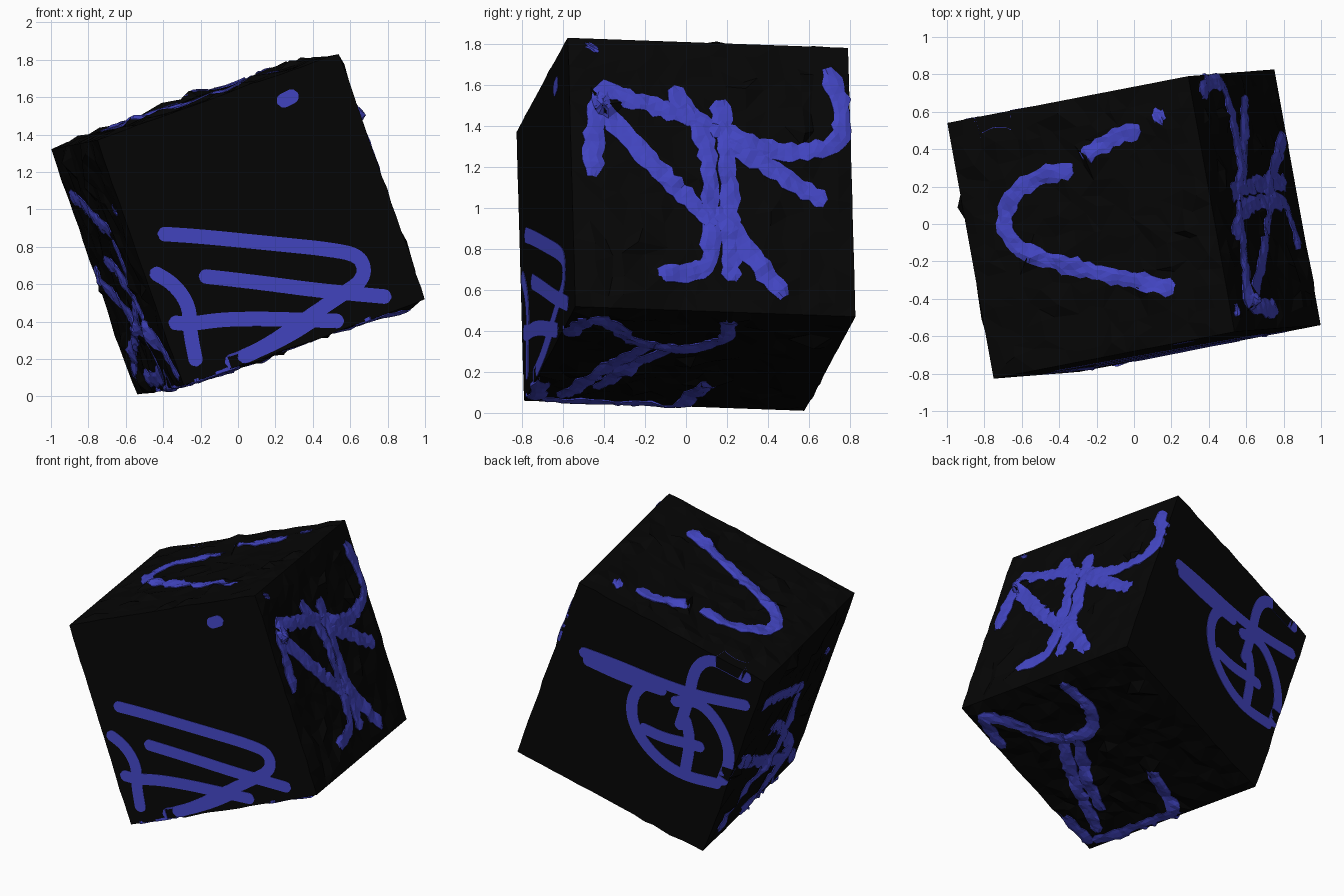
import bpy, bmesh, math, random
from mathutils import Vector
from mathutils.bvhtree import BVHTree

if "Cube" in bpy.data.objects:
    bpy.data.objects.remove(bpy.data.objects["Cube"])

random.seed(4)

# Tilted cube frame: three perpendicular axes and the centre
U = Vector((0.928, 0.18, 0.331)).normalized()
V = Vector((-0.18, 0.984, -0.036))
V = (V - U * V.dot(U)).normalized()
W = U.cross(V)
MID = Vector((0, 0, 0.92))
H = 0.695


def corner(u, v, w):
    return MID + (U * u + V * v + W * w) * H


K = {'A': corner(-1, -1, 1), 'B': corner(1, -1, 1), 'C': corner(1, -1, -1), 'D': corner(-1, -1, -1),
     'E': corner(-1, 1, 1), 'F': corner(1, 1, 1), 'G': corner(1, 1, -1), 'H': corner(-1, 1, -1)}


def material(name, col):
    m = bpy.data.materials.new(name)
    m.diffuse_color = (*col, 1)
    m.use_nodes = True
    m.node_tree.nodes["Principled BSDF"].inputs["Base Color"].default_value = m.diffuse_color
    return m


BLACK = material("charcoal_black", (0.0017, 0.0017, 0.0017))
BLUE = material("violet_blue", (0.055, 0.06, 0.54))


def finish(bm, name, mat):
    me = bpy.data.meshes.new(name)
    bm.to_mesh(me)
    me.materials.append(mat)
    ob = bpy.data.objects.new(name, me)
    bpy.context.collection.objects.link(ob)
    return ob


# Stone cube: front and back stay flat, the other four sides are chipped
core = bmesh.new()
bmesh.ops.create_cube(core, size=2)
bmesh.ops.subdivide_edges(core, edges=core.edges[:], cuts=15, use_grid_fill=True)
for v in core.verts:
    p = v.co.copy()
    side_u, side_v, side_w = (abs(c) > 0.999 for c in p)
    if (side_u or side_w) and not (side_u and side_w):
        bump = random.gauss(0, 0.018) + (0.06 if random.random() < 0.04 else 0)
        bump = max(-0.04, min(0.08, bump))
        if side_v:
            bump *= 0.3
        slide = random.uniform(-0.045, 0.045)
        if side_u:
            p.x += math.copysign(bump, p.x)
            p.z += slide
        else:
            p.z += math.copysign(bump, p.z)
            p.x += slide
        if not side_v:
            p.y += random.uniform(-0.045, 0.045)
    q = corner(*p)
    q.x = max(-1, min(1, q.x))
    q.z = max(0, q.z)
    v.co = q
bmesh.ops.triangulate(core, faces=[f for f in core.faces])
bmesh.ops.recalc_face_normals(core, faces=core.faces[:])
surface = BVHTree.FromBMesh(core)
finish(core, "stone_cube", BLACK)


def smooth_path(pts, step):
    # round the corners, then space the points evenly
    for _ in range(3):
        if len(pts) > 2:
            out = [pts[0]]
            for a, b in zip(pts, pts[1:]):
                out += [a.lerp(b, 0.25), a.lerp(b, 0.75)]
            pts = out + [pts[-1]]
    dist = [0]
    for a, b in zip(pts, pts[1:]):
        dist.append(dist[-1] + (b - a).length)
    n = max(6, int(dist[-1] / step))
    res, j = [], 0
    for i in range(n + 1):
        d = dist[-1] * i / n
        while j < len(pts) - 2 and dist[j + 1] < d:
            j += 1
        res.append(pts[j].lerp(pts[j + 1], (d - dist[j]) / max(1e-9, dist[j + 1] - dist[j])))
    return res, dist[-1]


def paint(name, keys, corners, normal, strokes, width, rough):
    """Lay stroke bands on a face; corners gives the drawing position of the three key corners."""
    p0, p1, p2 = (Vector(c) for c in corners)
    e1, e2 = p1 - p0, p2 - p0
    det = e1.x * e2.y - e1.y * e2.x
    c0, c1, c2 = (K[k] for k in keys)

    def to_face(q):
        d = Vector(q) - p0
        a = (d.x * e2.y - d.y * e2.x) / det
        b = (e1.x * d.y - e1.y * d.x) / det
        a, b = max(0.025, min(0.975, a)), max(0.025, min(0.975, b))
        return c0 + (c1 - c0) * a + (c2 - c0) * b

    def drop(p, h):
        hit = surface.ray_cast(p + normal * 0.4, -normal)[0]
        if hit is None or (hit - p).length > 0.12:
            hit = p
        return hit + normal * h

    bm = bmesh.new()
    for s in strokes:
        pts, total = smooth_path([to_face(q) for q in s], 0.035 if rough else 0.012)
        rows = []
        for i, p in enumerate(pts):
            t = (pts[min(i + 1, len(pts) - 1)] - pts[max(i - 1, 0)]).normalized()
            side = normal.cross(t)
            d = min(i, len(pts) - 1 - i) / (len(pts) - 1) * total
            r = width / 2
            k = 1 if d >= r else math.sqrt(max(0.02, 1 - (1 - d / r) ** 2))
            if rough:
                k = max(k, 0.5)
                prof = [(-1, -0.012), (-1, 0.004), (-0.4, 0.008), (0.4, 0.008), (1, 0.004), (1, -0.012)]
                j = random.uniform(0.8, 1.22)
                p = p + side * random.uniform(-0.008, 0.008)
            else:
                prof, j = [(-1, 0), (-1, 0.003), (1, 0.003), (1, 0)], 1
            rows.append([bm.verts.new(drop(p + side * (x * r * k * j),
                                           h + (random.uniform(-0.002, 0.004) if rough and h > 0 else 0)))
                         for x, h in prof])
        for a, b in zip(rows, rows[1:]):
            for m in range(len(a) - 1):
                bm.faces.new((a[m], a[m + 1], b[m + 1], b[m]))
    bmesh.ops.triangulate(bm, faces=bm.faces[:])
    for f in bm.faces:
        f.normal_update()
        if f.normal.dot(normal) < -0.05:
            f.normal_flip()
    finish(bm, name, BLUE)


def flat(key, i, j):
    return [(K[k][i], K[k][j]) for k in key]


# Front strokes (x, z)
paint("front_strokes", "ABD", flat("ABD", 0, 2), -V, [
    [(-.43, .87), (-.2, .855), (.2, .815), (.5, .785), (.66, .75), (.68, .63), (.55, .54), (.4, .44), (.2, .3), (.06, .21), (-.06, .15)],
    [(.45, .44), (.25, .31), (.0, .2)],
    [(-.21, .645), (.1, .61), (.4, .57), (.6, .55), (.82, .53)],
    [(-.48, .67), (-.34, .6), (-.26, .48), (-.26, .36), (-.22, .16)],
    [(-.42, .38), (-.26, .385), (-.1, .41), (.1, .415), (.3, .41), (.57, .39)],
    [(.21, 1.565), (.32, 1.62)]], 0.078, False)

# Back strokes (drawn on a slanted sheet)
paint("back_strokes", "FEG", [(580, 600), (766, 698), (518, 752)], V, [
    [(580, 662), (620, 677), (660, 694), (700, 708), (755, 721)],
    [(584, 669), (625, 688), (668, 703)],
    [(650, 693), (634, 702), (632, 727), (650, 756), (680, 779), (727, 792)],
    [(680, 738), (690, 710), (696, 682), (712, 672), (735, 674), (754, 692)],
    [(672, 712), (700, 712), (722, 735), (733, 765), (722, 790)],
    [(640, 733), (665, 745), (690, 751), (706, 756)],
    [(686, 725), (692, 748), (686, 778)]], 0.08, False)

# Right side strokes (y, z)
paint("right_strokes", "BFC", flat("BFC", 1, 2), U, [
    [(-.46, 1.15), (-.45, 1.38), (-.42, 1.6), (-.3, 1.53), (-.15, 1.49), (0, 1.45), (.12, 1.4)],
    [(-.44, 1.52), (-.25, 1.3), (-.1, 1.14), (.05, 1.0), (.15, .92)],
    [(-.08, 1.58), (.0, 1.48), (.1, 1.34), (.12, 1.05), (.12, .85), (.11, .68), (-.14, .68)],
    [(.16, 1.52), (.19, 1.3), (.21, 1.1), (.21, .9), (.22, .64)],
    [(.12, 1.4), (.25, 1.33), (.4, 1.27), (.6, 1.26), (.76, 1.32), (.77, 1.5), (.69, 1.68)],
    [(.2, 1.3), (.4, 1.2), (.55, 1.1), (.68, 1.02)],
    [(.15, 1.0), (.3, .78), (.48, .56)],
    [(-.47, 1.76), (-.45, 1.8)]], 0.092, True)

# Top strokes (x, y)
paint("top_strokes", "ABE", flat("ABE", 0, 1), W, [
    [(.22, -.35), (.05, -.31), (-.15, -.27), (-.35, -.22), (-.52, -.18), (-.68, -.08), (-.7, .06), (-.6, .2), (-.45, .27), (-.32, .29)],
    [(-.27, .36), (-.1, .46), (.04, .51)],
    [(.11, .56), (.17, .59)]], 0.092, True)

# Underside strokes (slanted sheet)
paint("underside_strokes", "CGD", [(963, 709), (1130, 648), (1090, 848)], -W, [
    [(980, 714), (1010, 720), (1040, 735), (1068, 740), (1096, 730), (1094, 706), (1076, 694), (1063, 682)],
    [(1063, 735), (1072, 770), (1086, 800), (1100, 830)],
    [(1080, 738), (1088, 780), (1104, 808)],
    [(983, 715), (1003, 748)],
    [(1095, 840), (1140, 829), (1185, 813)],
    [(1152, 767), (1164, 788), (1180, 812)],
    [(1062, 815), (1092, 842)]], 0.085, True)

# Left side strokes (slanted sheet)
paint("left_strokes", "EAH", [(766, 698), (854, 592), (704, 851)], -U, [
    [(762, 718), (780, 700), (801, 685)],
    [(767, 734), (780, 720), (797, 737)],
    [(798, 690), (785, 724), (768, 754), (745, 785), (717, 830)],
    [(740, 768), (758, 760), (778, 748)],
    [(784, 735), (765, 775), (738, 805)],
    [(824, 651), (828, 644)]], 0.088, True)
